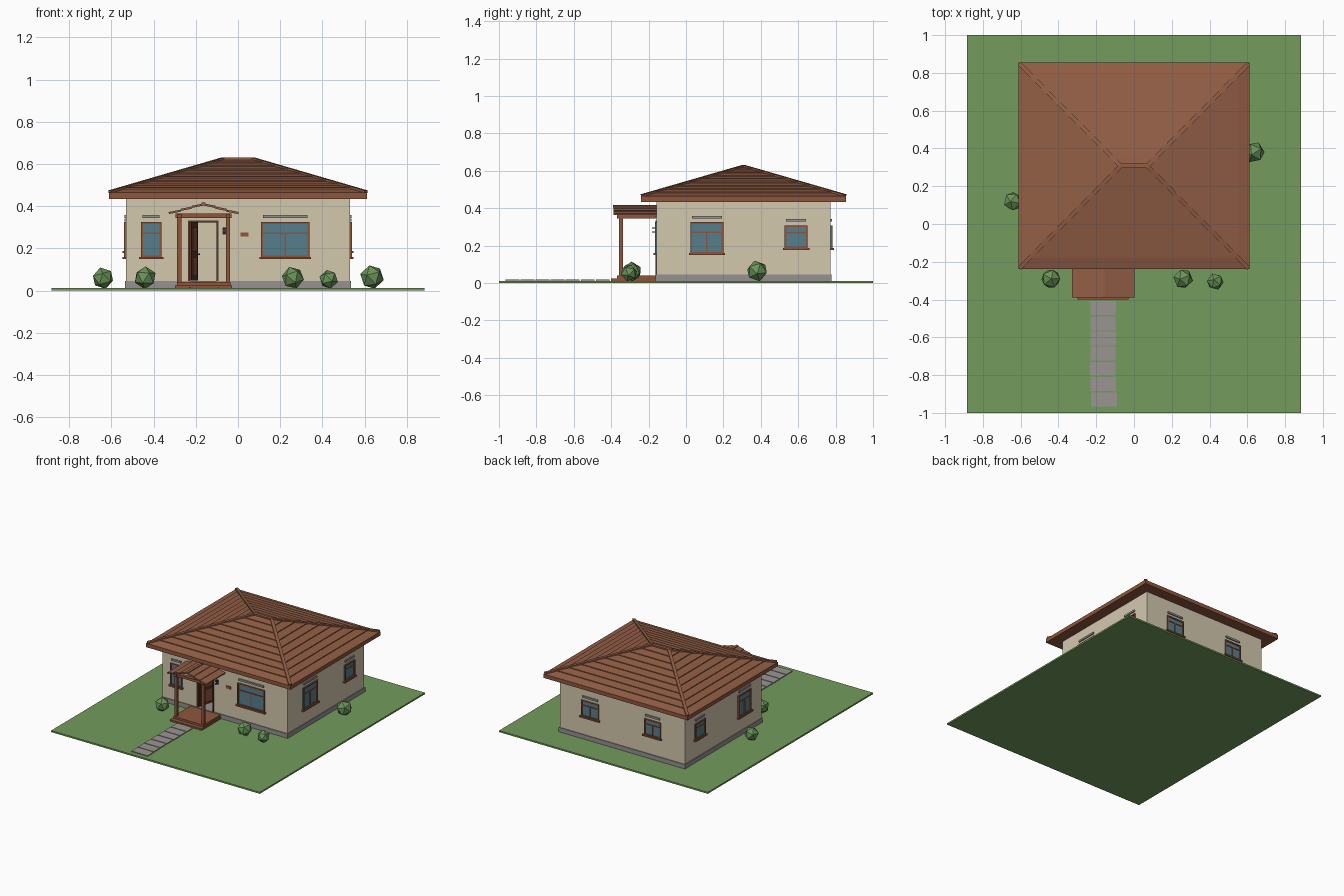
import bpy, bmesh, math, random
from mathutils import Matrix, Vector

random.seed(4)
if "Cube" in bpy.data.objects:
    bpy.data.objects.remove(bpy.data.objects["Cube"])


def material(name, *srgb):
    lin = [((c / 255 + 0.055) / 1.055) ** 2.4 for c in srgb] + [1]
    m = bpy.data.materials.new(name)
    m.use_nodes = True
    m.diffuse_color = lin
    m.node_tree.nodes["Principled BSDF"].inputs["Base Color"].default_value = lin
    return m


WALL = material("cream plaster", 212, 200, 174)
ROOF = material("brown roof tile", 146, 94, 69)
WOOD = material("brown wood", 142, 86, 60)
DARK = material("dark wood", 88, 54, 38)
STONE = material("grey stone", 150, 145, 146)
PATH = material("path slab", 154, 149, 145)
GRASS = material("grass green", 116, 156, 92)
BUSH = material("bush green", 106, 148, 88)
GLASS = material("blue glass", 86, 126, 140)
METAL = material("dark metal", 60, 58, 58)


def finish(name, bm, mat):
    bmesh.ops.recalc_face_normals(bm, faces=bm.faces)
    me = bpy.data.meshes.new(name)
    bm.to_mesh(me)
    bm.free()
    me.materials.append(mat)
    ob = bpy.data.objects.new(name, me)
    bpy.context.collection.objects.link(ob)
    return ob


def box(name, mat, x, y, z, m=Matrix()):
    """Box from (min, max) ranges on each axis, moved by m."""
    bm = bmesh.new()
    bmesh.ops.create_cube(bm, size=1)
    size = Matrix.Diagonal([r[1] - r[0] for r in (x, y, z)] + [1])
    mid = Matrix.Translation([(r[0] + r[1]) / 2 for r in (x, y, z)])
    bm.transform(m @ mid @ size)
    return finish(name, bm, mat)


def beam(name, mat, p, q, w, h):
    """Square-section beam between two points."""
    p, q = Vector(p), Vector(q)
    d = q - p
    m = Matrix.Translation(p) @ d.to_track_quat('Y', 'Z').to_matrix().to_4x4()
    return box(name, mat, (-w / 2, w / 2), (0, d.length), (-h / 2, h / 2), m)


def prism(name, mat, pts, z0, z1):
    """Plan outline pulled straight up."""
    bm = bmesh.new()
    f = bm.faces.new([bm.verts.new((x, y, z0)) for x, y in pts])
    top = bmesh.ops.extrude_face_region(bm, geom=[f])["geom"]
    bmesh.ops.translate(bm, vec=(0, 0, z1 - z0),
                        verts=[v for v in top if isinstance(v, bmesh.types.BMVert)])
    return finish(name, bm, mat)


# Main sizes
GZ = 0.012
HX, Y0, Y1 = 0.53, -0.157, 0.772
CY = (Y0 + Y1) / 2
BASE, EAVE, FASCIA = 0.045, 0.434, 0.464
DOOR = (-0.232, -0.097)
PX = -0.163

# Lawn, plinth and hollow walls with a door gap
box("lawn", GRASS, (-0.885, 0.885), (-1, 1), (0, GZ))
box("plinth", STONE, (-HX - .006, HX + .006), (Y0 - .006, Y1 + .006), (GZ, BASE))
T = 0.03
prism("walls", WALL, [(DOOR[0], Y0), (-HX, Y0), (-HX, Y1), (HX, Y1), (HX, Y0), (DOOR[1], Y0),
                      (DOOR[1], Y0 + T), (HX - T, Y0 + T), (HX - T, Y1 - T),
                      (-HX + T, Y1 - T), (-HX + T, Y0 + T), (DOOR[0], Y0 + T)], BASE, EAVE)
box("wall_over_door", WALL, DOOR, (Y0, Y0 + T), (0.33, EAVE))

# Hip roof in overlapping courses over a fascia slab
RX, RY, RIDGE, PEAK = 0.612, 0.547, 0.07, 0.622
box("fascia", WOOD, (-RX, RX), (CY - RY, CY + RY), (EAVE, FASCIA))


def roof_point(t, sx, sy, lift=0):
    return (sx * (RX + (RIDGE - RX) * t), CY + sy * RY * (1 - t),
            FASCIA + (PEAK - FASCIA) * t + lift)


COURSES, LIP = 9, 0.006
CORNERS = [(-1, -1), (1, -1), (1, 1), (-1, 1)]
bm = bmesh.new()
loops = []
for i in range(COURSES):
    for t, lift in ((i / COURSES, LIP if i else 0), ((i + 1) / COURSES, 0)):
        t = min(t, 0.995)
        loops.append([bm.verts.new(roof_point(t, sx, sy, lift)) for sx, sy in CORNERS])
for a, b in zip(loops, loops[1:]):
    for k in range(4):
        bm.faces.new((a[k], a[(k + 1) % 4], b[(k + 1) % 4], b[k]))
bm.faces.new(loops[0][::-1])
bm.faces.new(loops[-1])
finish("roof", bm, ROOF)
for sx, sy in CORNERS:
    beam("hip_cap", ROOF, roof_point(0.01, sx, sy, .003), roof_point(1, sx, sy, .003), .022, .012)
box("ridge_cap", ROOF, (-RIDGE - .005, RIDGE + .005), (CY - .012, CY + .012), (PEAK - .008, PEAK + .008))


# Windows: frame bars, glass, transom, optional mullion, sill and lintel
def window(wall, u, z0, z1, mullion):
    turn, off = {"front": (0, -Y0), "right": (90, HX), "back": (180, Y1), "left": (-90, HX)}[wall]
    m = Matrix.Rotation(math.radians(turn), 4, 'Z')
    a, b = u
    if wall in ("back", "left"):
        a, b = -b, -a
    w, n = 0.009, wall + "_window_"
    out = lambda d: (-off - d, -off + 0.004)
    bar = z1 - 0.32 * (z1 - z0)
    box(n + "glass", GLASS, (a, b), out(.003), (z0, z1), m)
    for x in (a, b - w):
        box(n + "jamb", WOOD, (x, x + w), out(.010), (z0, z1), m)
    for z in (z0, z1 - w):
        box(n + "rail", WOOD, (a, b), out(.010), (z, z + w), m)
    box(n + "transom", WOOD, (a, b), out(.008), (bar - .004, bar + .004), m)
    if mullion:
        c = (a + b) / 2
        box(n + "mullion", WOOD, (c - .004, c + .004), out(.008), (z0, bar), m)
    box(n + "sill", WOOD, (a - .009, b + .009), out(.018), (z0 - .008, z0 + .003), m)
    box(n + "lintel", STONE, (a + .008, b - .008), out(.009), (z1 + .02, z1 + .034), m)


TALL, SHORT = (0.157, 0.325), (0.185, 0.308)
window("front", (-0.46, -0.363), *TALL, False)
window("front", (0.11, 0.338), *TALL, True)
window("right", (0.024, 0.20), *TALL, True)
window("right", (0.527, 0.65), *SHORT, False)
window("back", (0.196, 0.345), *SHORT, True)
window("back", (-0.33, -0.19), *SHORT, True)
window("left", (-0.025, 0.13), *TALL, True)
window("left", (0.53, 0.655), *SHORT, False)

# Door frame and leaf standing open inward
for x in DOOR:
    box("door_jamb", DARK, (x - .005, x + .005), (Y0 - .006, Y0 + T), (BASE, 0.33))
box("door_head", DARK, (DOOR[0] - .005, DOOR[1] + .005), (Y0 - .006, Y0 + T), (0.323, 0.333))
hinge = Matrix.Translation((DOOR[0] + .006, Y0 + .012, 0)) @ Matrix.Rotation(math.radians(76), 4, 'Z')
box("door_leaf", DARK, (0, .128), (-.005, .005), (BASE + .003, 0.322), hinge)
for z in ((0.07, 0.16), (0.185, 0.30)):
    box("door_panel", WOOD, (.02, .108), (-.008, 0), z, hinge)
box("door_handle", METAL, (.112, .12), (-.018, -.004), (0.168, 0.176), hinge)

# Porch deck, posts and beams
box("porch_deck", WOOD, (-0.29, -0.035), (-0.37, Y0), (GZ, 0.04))
box("porch_step", WOOD, (-0.298, -0.028), (-0.4, Y0), (GZ, 0.024))
for s in (-1, 1):
    x = PX + s * 0.115
    box("porch_post", WOOD, (x - .01, x + .01), (-0.357, -0.337), (0.04, 0.347))
    box("porch_side_beam", WOOD, (x - .01, x + .01), (-0.37, Y0), (0.345, 0.363))
box("porch_front_beam", WOOD, (PX - .133, PX + .133), (-0.359, -0.335), (0.345, 0.365))

# Porch gable roof in overlapping courses
for s in (-1, 1):
    for i in range(3):
        lo, hi = 0.165 * (1 - i / 3), 0.165 * (1 - (i + 1) / 3)
        z = lambda r: 0.408 - 0.27 * r
        beam("porch_roof_course", ROOF, (PX + s * lo, (Y0 - .388) / 2, z(lo) + .004),
             (PX + s * hi, (Y0 - .388) / 2, z(hi)), .388 + Y0, .010)
box("porch_ridge", ROOF, (PX - .01, PX + .01), (-0.39, Y0), (0.404, 0.417))

# Wall lamp and blank plaque
box("lamp_bracket", METAL, (-0.073, -0.057), (Y0 - .006, Y0), (0.266, 0.30))
for z in (0.27, 0.292):
    box("lamp_arm", METAL, (-0.07, -0.06), (Y0 - .024, Y0), (z, z + .006))
box("plaque", WOOD, (0.012, 0.05), (Y0 - .006, Y0), (0.256, 0.276))

# Garden path
for i in range(7):
    y = -0.445 - 0.0805 * i
    j = random.uniform(-.004, .004)
    box("path_slab", PATH, (-0.23 + j / 2, -0.094 + j), (y - .037, y + .037), (GZ, 0.018))

# Bushes
for x, y, r in ((-.64, .12, .052), (-.44, -.29, .054), (.26, -.29, .054),
                (.43, -.305, .046), (.635, .38, .058)):
    bm = bmesh.new()
    bmesh.ops.create_icosphere(bm, subdivisions=1, radius=r)
    spin = Matrix.Rotation(random.uniform(0, 6), 4, 'Z') @ Matrix.Rotation(random.uniform(-.5, .5), 4, 'X')
    bm.transform(Matrix.Translation((x, y, GZ + r * 0.9)) @ spin)
    finish("bush", bm, BUSH)
